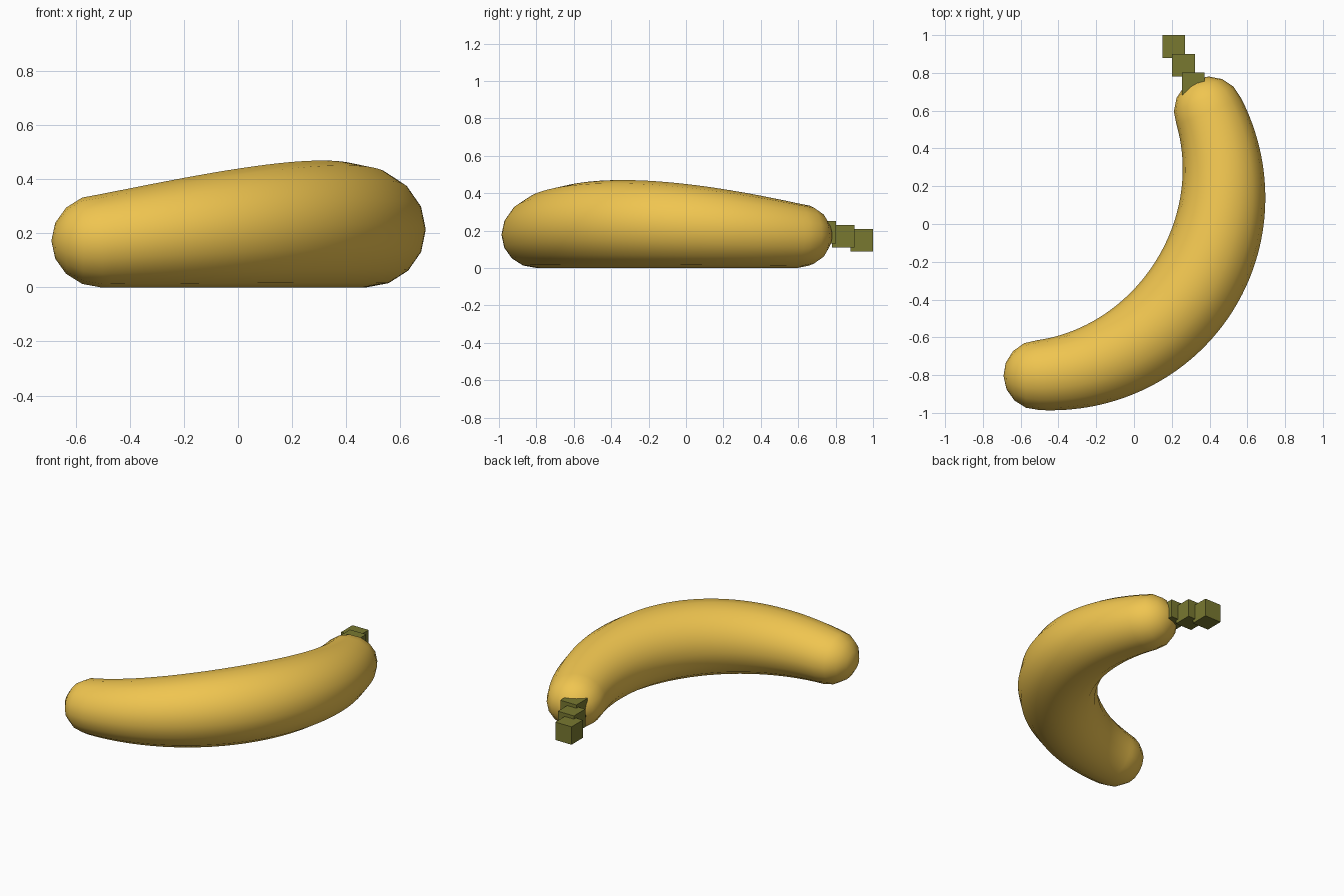
import bpy, bmesh, math
from mathutils import Vector

if "Cube" in bpy.data.objects:
    bpy.data.objects.remove(bpy.data.objects["Cube"])

SIDES, STEPS, CAP = 16, 64, 4


def material(name, color):
    m = bpy.data.materials.new(name)
    m.diffuse_color = (*color, 1)
    m.use_nodes = True
    m.node_tree.nodes["Principled BSDF"].inputs["Base Color"].default_value = m.diffuse_color
    return m


yellow = material("ripe_yellow", (0.87, 0.56, 0.08))
olive = material("stem_olive", (0.19, 0.19, 0.03))

# Centre line of the fruit: a circular arc between two end points
START, END, SAG = Vector((-0.506, -0.80)), Vector((0.396, 0.596)), 0.437
half = (END - START).length / 2
along = (END - START).normalized()
out = Vector((along.y, -along.x))
RADIUS = (half * half + SAG * SAG) / (2 * SAG)
CENTRE = (START + END) / 2 + out * (SAG - RADIUS)
SPAN = math.asin(half / RADIUS)


def section(t):
    a = SPAN * (2 * t - 1)
    p = CENTRE + (out * math.cos(a) + along * math.sin(a)) * RADIUS
    d = along * math.cos(a) - out * math.sin(a)
    s = math.sin(math.pi * t)
    return p, d, 0.185 + 0.058 * s, 0.173 + 0.062 * s


# Fruit: swept rings, with a rounded cap at each end
bm = bmesh.new()


def ring(t, angle=0.0):
    p, d, r, rz = section(t)
    c = p + d * r * math.sin(angle)
    side = Vector((d.y, -d.x)) * r * math.cos(angle)
    verts = []
    for i in range(SIDES):
        a = math.tau * i / SIDES
        q = c + side * math.cos(a)
        verts.append(bm.verts.new((q.x, q.y, rz + rz * math.cos(angle) * math.sin(a))))
    return verts


def pole(t, sign):
    p, d, r, rz = section(t)
    q = p + d * r * sign
    return bm.verts.new((q.x, q.y, rz))


quarter = [math.pi / 2 * k / CAP for k in range(1, CAP)]
rings = [ring(0, -a) for a in reversed(quarter)]
rings += [ring(i / STEPS) for i in range(STEPS + 1)]
rings += [ring(1, a) for a in quarter]
for lo, hi in zip(rings, rings[1:]):
    for i in range(SIDES):
        j = (i + 1) % SIDES
        bm.faces.new((lo[i], lo[j], hi[j], hi[i]))
for t, sign, end in ((0, -1, rings[0]), (1, 1, rings[-1])):
    tip = pole(t, sign)
    for i in range(SIDES):
        bm.faces.new((tip, end[i], end[(i + 1) % SIDES]))
bmesh.ops.recalc_face_normals(bm, faces=bm.faces)
for f in bm.faces:
    f.smooth = True
mesh = bpy.data.meshes.new("fruit_body")
bm.to_mesh(mesh)
bm.free()
mesh.materials.append(yellow)
bpy.context.collection.objects.link(bpy.data.objects.new("fruit_body", mesh))

# Stem: three stepped cubes leading away from the tip
for k in range(3):
    bpy.ops.mesh.primitive_cube_add(
        size=0.12, location=(0.313 - 0.051 * k, 0.742 + 0.099 * k, 0.192 - 0.022 * k))
    cube = bpy.context.object
    cube.name = f"stem_block_{k + 1}"
    cube.data.materials.append(olive)
